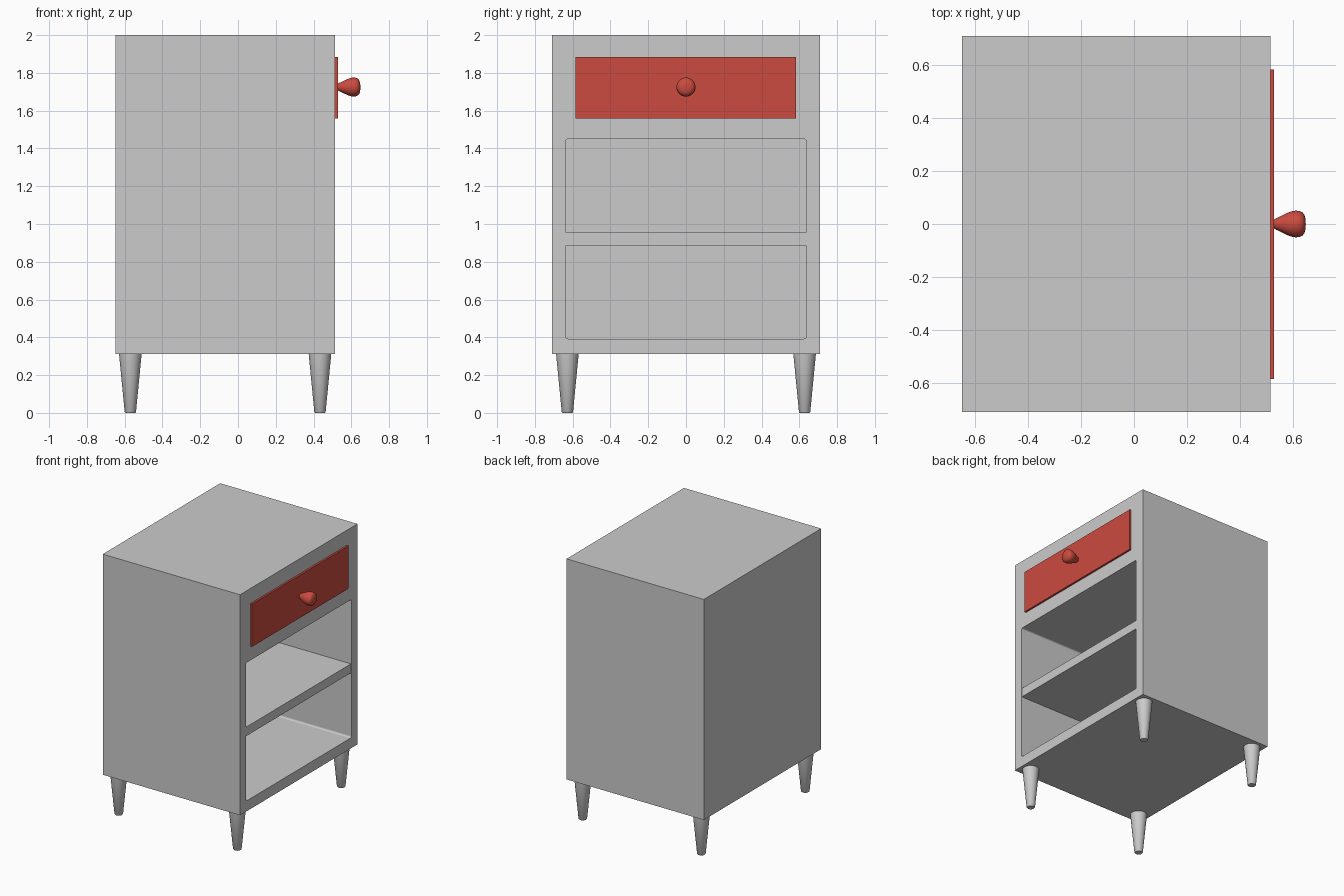
import bpy, bmesh
from math import radians
from mathutils import Matrix, Vector

if "Cube" in bpy.data.objects:
    bpy.data.objects.remove(bpy.data.objects["Cube"])


def add_object(name, bm, mat=None):
    bmesh.ops.recalc_face_normals(bm, faces=bm.faces)
    mesh = bpy.data.meshes.new(name)
    bm.to_mesh(mesh)
    bm.free()
    ob = bpy.data.objects.new(name, mesh)
    bpy.context.collection.objects.link(ob)
    if mat:
        mesh.materials.append(mat)
    return ob


def box(name, lo, hi, mat=None, round_x=0.0):
    """Axis-aligned box; round_x rounds the edges that run along x."""
    lo, hi = Vector(lo), Vector(hi)
    bm = bmesh.new()
    bmesh.ops.create_cube(bm, size=1)
    for v in bm.verts:
        v.co = (lo + hi) / 2 + v.co * (hi - lo)
    if round_x:
        edges = [e for e in bm.edges
                 if abs(e.verts[0].co.x - e.verts[1].co.x) > 0.01]
        bmesh.ops.bevel(bm, geom=edges, offset=round_x, segments=3,
                        profile=0.5, affect='EDGES')
    return add_object(name, bm, mat)


def lathe(name, profile, matrix, mat=None, sides=32):
    """Spin (radius, height) points about z, then place with matrix."""
    bm = bmesh.new()
    verts = [bm.verts.new((r, 0, h)) for r, h in profile]
    edges = [bm.edges.new(p) for p in zip(verts, verts[1:])]
    bmesh.ops.spin(bm, geom=verts + edges, cent=(0, 0, 0), axis=(0, 0, 1),
                   angle=radians(360), steps=sides)
    bmesh.ops.remove_doubles(bm, verts=bm.verts, dist=1e-5)
    bm.transform(matrix)
    return shade(add_object(name, bm, mat))


def shade(ob):
    bpy.ops.object.select_all(action='DESELECT')
    ob.select_set(True)
    bpy.context.view_layer.objects.active = ob
    bpy.ops.object.shade_smooth_by_angle(angle=radians(35))
    return ob


red = bpy.data.materials.new("red_paint")
red.diffuse_color = (0.6, 0.07, 0.05, 1)
red.use_nodes = True
red.node_tree.nodes["Principled BSDF"].inputs["Base Color"].default_value = red.diffuse_color

# Cabinet body with one open compartment facing +x
body = box("cabinet_body", (-0.648, -0.71, 0.312), (0.514, 0.71, 2.0))
cutter = box("compartment_cutter", (-0.575, -0.636, 0.392),
             (0.7, 0.636, 1.45), round_x=0.012)
cutter.hide_render = True
cutter.hide_viewport = True
cut = body.modifiers.new("compartment", 'BOOLEAN')
cut.operation = 'DIFFERENCE'
cut.solver = 'EXACT'
cut.object = cutter

# Middle shelf
box("shelf", (-0.58, -0.638, 0.887), (0.511, 0.638, 0.956))

# Drawer front
box("drawer_front", (0.50, -0.585, 1.558), (0.529, 0.582, 1.885), red)

# Pear-shaped drawer knob, turned to point along +x
knob_profile = [(0, 0), (0.016, 0.0), (0.021, 0.005), (0.025, 0.015),
                (0.034, 0.033), (0.043, 0.052), (0.049, 0.07),
                (0.0505, 0.082), (0.049, 0.095), (0.044, 0.107),
                (0.034, 0.114), (0.018, 0.118), (0, 0.119)]
lathe("drawer_knob", knob_profile,
      Matrix.Translation((0.529, 0, 1.725)) @ Matrix.Rotation(radians(90), 4, 'Y'),
      red)

# Four tapered legs
leg_profile = [(0, 0), (0.026, 0), (0.030, 0.005), (0.060, 0.314), (0, 0.314)]
for end, x in (("back", -0.57), ("front", 0.434)):
    for side, y in (("left", -0.628), ("right", 0.628)):
        lathe(f"{end}_{side}_leg", leg_profile, Matrix.Translation((x, y, 0)))
